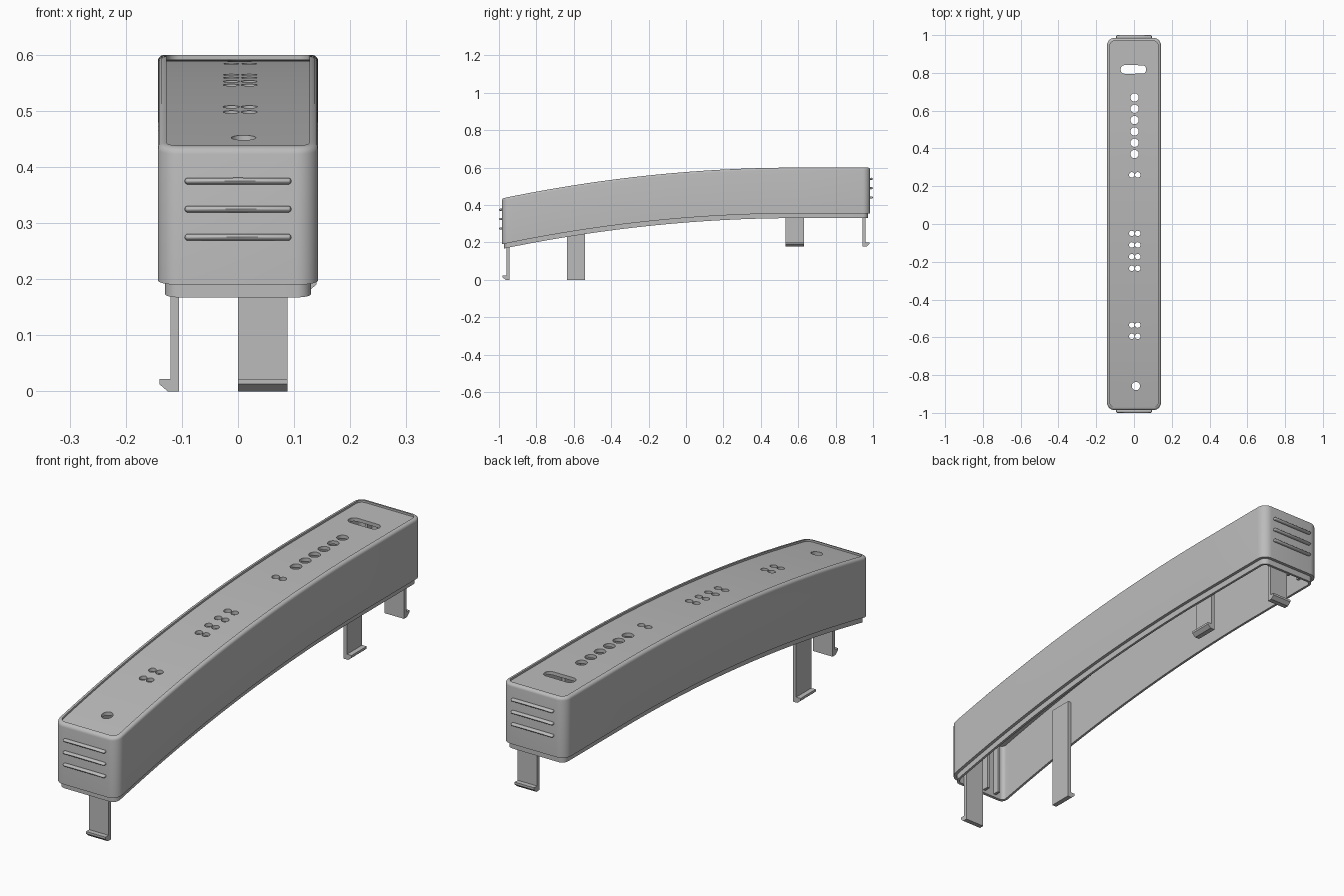
import bpy, bmesh, math
from mathutils import Matrix, Vector

if "Cube" in bpy.data.objects:
    bpy.data.objects.remove(bpy.data.objects["Cube"])

grey = bpy.data.materials.new("plain grey")
grey.use_nodes = True
colour = (0.5, 0.5, 0.5, 1)
grey.diffuse_color = colour
grey.node_tree.nodes["Principled BSDF"].inputs["Base Color"].default_value = colour

HALF_X, HALF_Y = 0.143, 0.985


def top_z(y):
    """Height of the arched top: flat at the back, falling to the front."""
    return 0.6 - 0.0657 * max(0.6 - y, 0) ** 2


def finish(name, bm):
    bmesh.ops.recalc_face_normals(bm, faces=bm.faces)
    mesh = bpy.data.meshes.new(name)
    bm.to_mesh(mesh)
    bm.free()
    obj = bpy.data.objects.new(name, mesh)
    bpy.context.collection.objects.link(obj)
    mesh.materials.append(grey)
    return obj


def smooth(obj):
    bpy.ops.object.select_all(action="DESELECT")
    obj.select_set(True)
    bpy.context.view_layer.objects.active = obj
    bpy.ops.object.shade_smooth_by_angle(angle=math.radians(35))


def rounded_loop(bm, inset, z, steps=8):
    """Rounded rectangle in plan, shrunk by the inset."""
    r = 0.04 - inset
    verts = []
    for i, (sx, sy) in enumerate([(1, 1), (-1, 1), (-1, -1), (1, -1)]):
        for k in range(steps + 1):
            a = (i + k / steps) * math.pi / 2
            verts.append(bm.verts.new((sx * (HALF_X - 0.04) + r * math.cos(a),
                                       sy * (HALF_Y - 0.04) + r * math.sin(a), z)))
    return verts


# Arched housing: hollow, open below, with a lip, a rounded rim and a sunk top
bm = bmesh.new()
profile = [(0.023, -0.022), (0.023, -0.27), (0.013, -0.27), (0.013, -0.245),
           (0, -0.245), (0, -0.012), (0.001, -0.007), (0.0035, -0.0035),
           (0.007, -0.001), (0.012, 0), (0.016, 0), (0.016, -0.008)]
loops = [rounded_loop(bm, inset, z) for inset, z in profile]
for a, b in zip(loops, loops[1:]):
    for i in range(len(a)):
        j = (i + 1) % len(a)
        bm.faces.new((a[i], a[j], b[j], b[i]))
bm.faces.new(loops[0])
bm.faces.new(loops[-1])
for i in range(-22, 16):
    bmesh.ops.bisect_plane(bm, geom=bm.verts[:] + bm.edges[:] + bm.faces[:],
                           plane_co=(0, i * 0.042, 0), plane_no=(0, 1, 0))
for v in bm.verts:
    v.co.z += top_z(v.co.y)
housing = finish("housing", bm)

# Cutters for the round holes and the slot
bm = bmesh.new()


def hole(x, y, r, stretch=0):
    made = bmesh.ops.create_cone(bm, cap_ends=True, segments=24, radius1=r, radius2=r,
                                 depth=0.1, matrix=Matrix.Translation((x, y, top_z(y) - 0.01)))
    for v in made["verts"]:
        v.co.x += stretch * (1 if v.co.x > x else -1)


for i in range(6):
    hole(0.003, 0.37 + i * 0.06, 0.022)
for y in (0.26, -0.05, -0.111, -0.173, -0.235, -0.535, -0.595):
    for x in (-0.012, 0.02):
        hole(x, y, 0.0145)
hole(0.01, -0.858, 0.022)
hole(-0.003, 0.818, 0.023, 0.045)
cutter = finish("hole_cutter", bm)
cutter.hide_render = True

cut = housing.modifiers.new("holes", "BOOLEAN")
cut.operation = "DIFFERENCE"
cut.solver = "EXACT"
cut.object = cutter
bpy.context.view_layer.objects.active = housing
bpy.ops.object.modifier_apply(modifier=cut.name)
bpy.data.objects.remove(cutter)
smooth(housing)


# Raised grip bars on both ends
def grip_bar(name, side, z):
    bm = bmesh.new()
    bmesh.ops.create_uvsphere(bm, u_segments=16, v_segments=12, radius=0.006,
                              matrix=Matrix.Rotation(math.pi / 2, 4, "Y"))
    for v in bm.verts:
        if abs(v.co.x) > 1e-5:
            v.co.x += math.copysign(0.089, v.co.x)
        v.co.y = v.co.y * 1.67 + side * 0.99
        v.co.z += z
    smooth(finish(name, bm))


for side, label in ((-1, "front"), (1, "back")):
    for i in range(3):
        grip_bar(f"{label}_grip_bar_{i + 1}", side, top_z(side * HALF_Y) - 0.06 - i * 0.05)


# Snap clips: a straight strip with a chamfered hook at the foot
def clip(name, start, out, along, width, foot, top):
    outline = [(0, foot), (0.02, foot), (0.035, foot + 0.013), (0.035, foot + 0.022),
               (0.015, foot + 0.022), (0.015, top), (0, top)]
    bm = bmesh.new()
    base = Vector(start)
    face = bm.faces.new([bm.verts.new(base + Vector(out) * d + Vector((0, 0, z)))
                         for d, z in outline])
    made = bmesh.ops.extrude_face_region(bm, geom=[face])
    verts = [g for g in made["geom"] if isinstance(g, bmesh.types.BMVert)]
    bmesh.ops.translate(bm, verts=verts, vec=Vector(along) * width)
    finish(name, bm)


clip("front_clip", (0, -0.945, 0), (0, -1, 0), (1, 0, 0), 0.088, 0, 0.38)
clip("back_clip", (0, 0.945, 0), (0, 1, 0), (1, 0, 0), 0.088, 0.178, 0.55)
clip("right_clip", (-0.105, -0.637, 0), (-1, 0, 0), (0, 1, 0), 0.098, 0, 0.44)
clip("left_clip", (0.105, 0.532, 0), (1, 0, 0), (0, 1, 0), 0.098, 0.178, 0.55)


# Stiffening ribs inside the end walls
def box(name, centre, size):
    bm = bmesh.new()
    bmesh.ops.create_cube(bm, size=1, matrix=Matrix.Translation(centre) @ Matrix.Diagonal((*size, 1)))
    finish(name, bm)


for side, label in ((-1, "front"), (1, "back")):
    for i, x in enumerate((-0.02, -0.075)):
        box(f"{label}_rib_{i + 1}", (x, side * 0.95, top_z(side * 0.95) - 0.14),
            (0.012, 0.03, 0.24))
